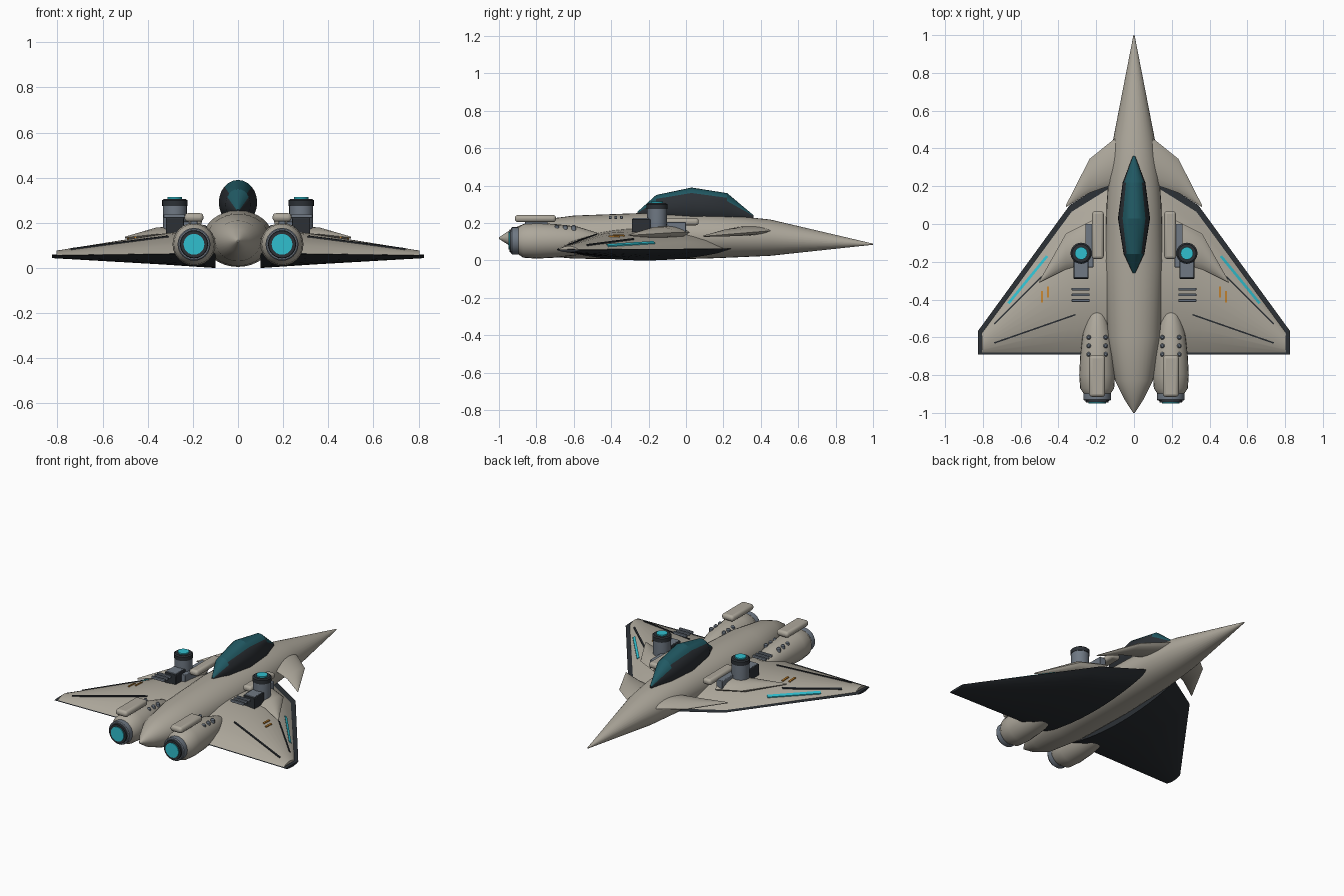
import bpy, bmesh, math
from mathutils import Vector

if "Cube" in bpy.data.objects:
    bpy.data.objects.remove(bpy.data.objects["Cube"], do_unlink=True)


def material(name, rgb):
    m = bpy.data.materials.new(name)
    m.use_nodes = True
    m.diffuse_color = (*rgb, 1)
    m.node_tree.nodes["Principled BSDF"].inputs["Base Color"].default_value = (*rgb, 1)
    return m


HULL = material("warm grey hull", (0.42, 0.39, 0.33))
DARK = material("charcoal", (0.025, 0.03, 0.036))
SLATE = material("slate metal", (0.16, 0.19, 0.23))
GLASS = material("teal glass", (0.015, 0.10, 0.125))
GLOW = material("cyan glow", (0.03, 0.52, 0.62))
AMBER = material("amber marking", (0.55, 0.23, 0.03))


def finish(name, bm, mat, mirror=False, bevel=0, angle=35):
    bmesh.ops.recalc_face_normals(bm, faces=bm.faces)
    me = bpy.data.meshes.new(name)
    bm.to_mesh(me)
    bm.free()
    me.materials.append(mat)
    ob = bpy.data.objects.new(name, me)
    bpy.context.collection.objects.link(ob)
    bpy.ops.object.select_all(action='DESELECT')
    ob.select_set(True)
    bpy.context.view_layer.objects.active = ob
    bpy.ops.object.shade_smooth_by_angle(angle=math.radians(angle))
    if bevel:
        b = ob.modifiers.new("Bevel", 'BEVEL')
        b.width, b.segments = bevel, 3
    if mirror:
        ob.modifiers.new("Mirror", 'MIRROR')
    return ob


def skin(name, rings, mat, **kw):
    """Bridge a row of closed rings and cap both ends."""
    bm = bmesh.new()
    rows = [[bm.verts.new(p) for p in r] for r in rings]
    n = len(rows[0])
    for a, b in zip(rows, rows[1:]):
        for i in range(n):
            j = (i + 1) % n
            bm.faces.new((a[i], a[j], b[j], b[i]))
    bm.faces.new(rows[0])
    bm.faces.new(rows[-1])
    return finish(name, bm, mat, **kw)


def ellipse(x, y, z, rx, rz, n=24):
    return [(x + rx * math.cos(math.tau * i / n), y,
             z + rz * math.sin(math.tau * i / n)) for i in range(n)]


def round_y(name, x, z, profile, mat, **kw):
    skin(name, [ellipse(x, y, z, r, r) for y, r in profile], mat, mirror=True, **kw)


def round_z(name, x, y, profile, mat):
    rings = [[(px, y + pz, z) for px, _, pz in ellipse(x, 0, 0, r, r)] for z, r in profile]
    skin(name, rings, mat, mirror=True)


def box(name, x, y, z, mat, bevel=0.004):
    bm = bmesh.new()
    bmesh.ops.create_cube(bm, size=1)
    for v in bm.verts:
        v.co = [(lo + hi) / 2 + c * (hi - lo) for c, (lo, hi) in zip(v.co, (x, y, z))]
    return finish(name, bm, mat, mirror=True, bevel=bevel)


def camber(t):
    return max(0, math.sin(math.pi * t)) ** 0.7


def foil(x, le, te, z, up, down, n=12):
    """Aerofoil section; up and down are the bulges above and below z."""
    ts = [i / n for i in range(n + 1)]
    top = [(x, le + (te - le) * t, z + up * camber(t)) for t in ts]
    low = [(x, le + (te - le) * t, z - down * camber(t)) for t in ts[-2:0:-1]]
    return top + low


# Fuselage: y, half width, centre height, half height
fuselage = [(-1, .004, .12, .004), (-.93, .05, .12, .05), (-.83, .1, .12, .09),
            (-.6, .14, .125, .115), (-.2, .155, .13, .125), (.1, .145, .13, .12),
            (.25, .135, .128, .112), (.45, .11, .122, .097), (1, .003, .087, .003)]
skin("fuselage", [ellipse(0, y, z, rx, rz, 32) for y, rx, z, rz in fuselage], HULL)

# Canopy with dark side panels
canopy = [(-.26, .006, .25, .01), (-.16, .055, .28, .07), (.03, .085, .29, .1),
          (.22, .06, .275, .085), (.36, .006, .235, .008)]
glass = skin("canopy", [ellipse(0, y, z, rx, rz) for y, rx, z, rz in canopy], GLASS, angle=20)
glass.data.materials.append(DARK)
for f in glass.data.polygons:
    if abs(f.normal.x) > 0.8 or f.normal.z < 0:
        f.material_index = 1

# Wings: x, leading edge, trailing edge, height, bulge
WING = [(.08, .22, -.68, .065, .11), (.33, .065, -.68, .063, .09), (.805, -.575, -.68, .057, .02)]
skin("wing_tops", [foil(x, le, te, z, h, 0) for x, le, te, z, h in WING], HULL, mirror=True)
UNDER = [(.1, .25, -.69, .064, .064), (.34, .1, -.69, .062, .046), (.825, -.565, -.69, .056, .012)]
skin("wing_undersides", [foil(x, le, te, z, .004, d) for x, le, te, z, d in UNDER],
     DARK, mirror=True)

# Canards and shoulder fairings
CANARD = [(.08, .47, .22, .16, .025), (.235, .345, .165, .15, .02), (.36, .1, .09, .13, .004)]
FAIRING = [(.22, .02, -.2, .15, .035), (.36, -.05, -.24, .15, .03), (.5, -.3, -.31, .135, .004)]
for name, secs in (("canards", CANARD), ("shoulder_fairings", FAIRING)):
    skin(name, [foil(x, le, te, z, h, h) for x, le, te, z, h in secs], HULL, mirror=True)


def wing_z(x, y):
    for a, b in zip(WING, WING[1:]):
        if x <= b[0]:
            k = (x - a[0]) / (b[0] - a[0])
            _, le, te, z, h = [p + (q - p) * k for p, q in zip(a, b)]
            return z + h * camber(min(1, max(0, (y - le) / (te - le))))
    return WING[-1][3]


def stripe(name, a, b, width, mat, n=8):
    """Thin plate lying on the wing between two plan points."""
    a, b = Vector(a), Vector(b)
    side = (b - a).orthogonal().normalized() * width / 2
    rings = []
    for i in range(n + 1):
        p = a.lerp(b, i / n)
        l, r = p - side, p + side
        rings.append([(q.x, q.y, wing_z(q.x, q.y) + dz)
                      for q, dz in ((l, -.002), (r, -.002), (r, .006), (l, .006))])
    skin(name, rings, mat, mirror=True)


stripe("wing_light_strips", (.46, -.17), (.665, -.42), .014, GLOW)
stripe("outer_panel_lines", (.49, -.28), (.74, -.53), .008, DARK)
stripe("rear_panel_lines", (.31, -.48), (.74, -.63), .008, DARK)
stripe("inner_amber_marks", (.455, -.33), (.455, -.39), .01, AMBER)
stripe("outer_amber_marks", (.487, -.355), (.487, -.415), .01, AMBER)

# Engines
EX, EZ = .195, .105
round_y("engine_nacelles", EX, EZ, [(-.9, .07), (-.87, .09), (-.8, .095), (-.7, .09),
                                    (-.58, .076), (-.48, .045), (-.41, .004)], HULL)
round_y("engine_nozzles", EX, EZ, [(-.935, .068), (-.93, .073), (-.9, .073), (-.885, .07)], SLATE)
round_y("nozzle_liners", EX, EZ, [(-.945, .06), (-.92, .065)], DARK)
round_y("engine_glow", EX, EZ, [(-.95, .046), (-.93, .046)], GLOW)
box("engine_top_pods", (.153, .237), (-.915, -.695), (.205, .243), HULL, .016)
box("engine_pod_struts", (.18, .21), (-.86, -.74), (.18, .21), SLATE)
for row, y in enumerate((-.6, -.645, -.69)):
    for col, dx in enumerate((-.045, .045)):
        round_z(f"nacelle_bolts_{row}_{col}", EX + dx, y,
                [(.16, .012), (.183, .012), (.19, .006)], SLATE)

# Turrets
TX, TY = .28, -.155
round_z("turret_bodies", TX, TY, [(.14, .05), (.21, .053), (.28, .053)], SLATE)
round_z("turret_caps", TX, TY, [(.275, .056), (.3, .056), (.306, .048)], DARK)
round_z("turret_lights", TX, TY, [(.3, .033), (.314, .033)], GLOW)
box("turret_breeches", (.24, .32), (-.29, -.19), (.15, .222), DARK)
box("breech_plates", (.245, .315), (-.285, -.2), (.215, .227), SLATE)

# Side pods and rails along the fuselage
box("side_pods", (.16, .222), (-.185, .068), (.188, .225), HULL, .015)
box("side_rails", (.215, .258), (-.23, 0), (.15, .205), SLATE)

# Cooling slats
for i in range(3):
    y = -.345 - i * .03
    box(f"cooling_slats_{i}", (.235, .33), (y - .007, y + .007), (.222, .238), SLATE, .003)
